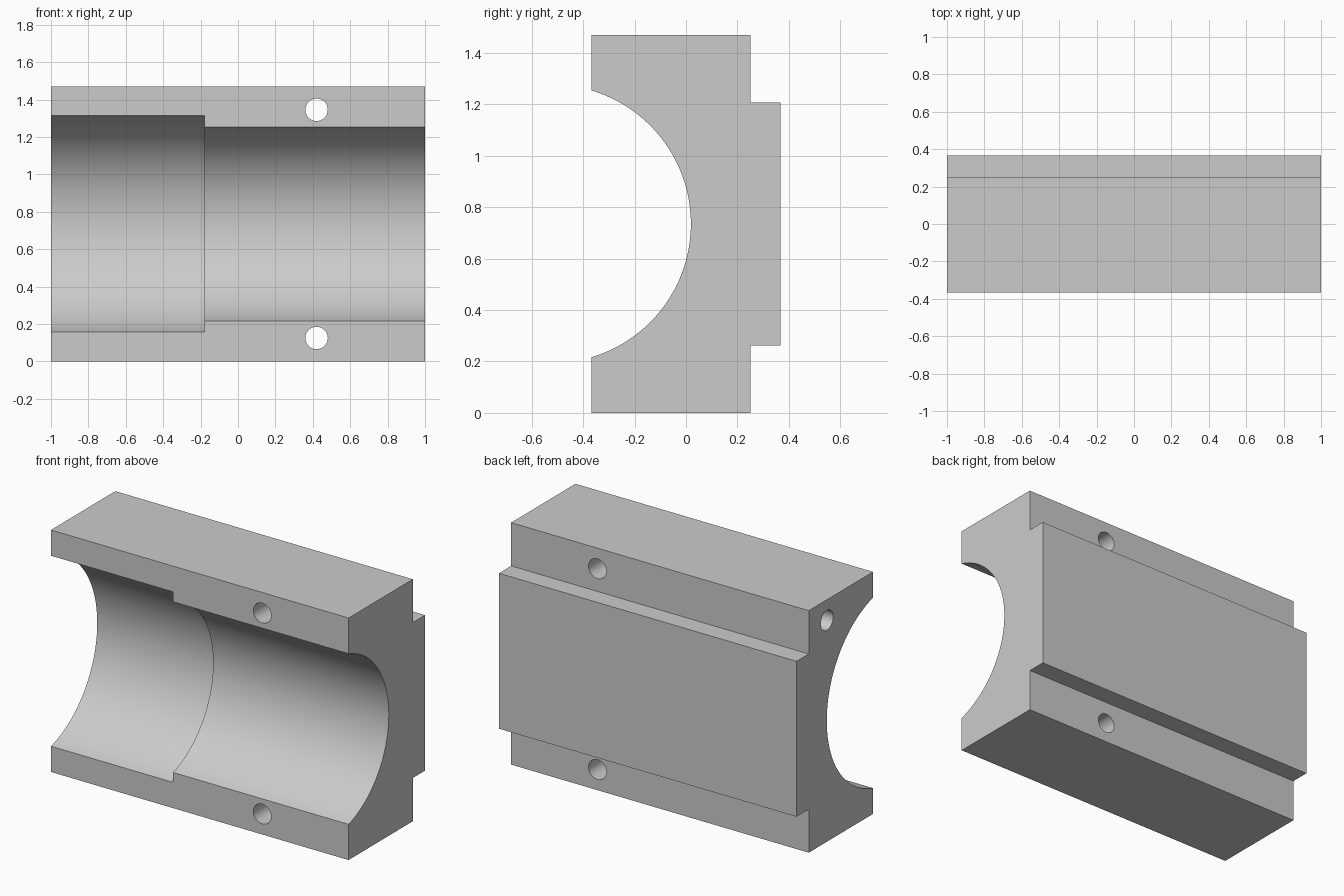
import bpy
import bmesh
from math import pi, radians
from mathutils import Matrix

default = bpy.data.objects.get("Cube")
if default:
    bpy.data.objects.remove(default, do_unlink=True)

HEIGHT = 1.47
MID = HEIGHT / 2
FRONT, SHOULDER, BACK = -0.367, 0.25, 0.367
BORE_Y = -0.522

grey = bpy.data.materials.new("plain grey")
grey.use_nodes = True
colour = (0.6, 0.6, 0.6, 1)
grey.diffuse_color = colour
grey.node_tree.nodes["Principled BSDF"].inputs["Base Color"].default_value = colour


def add_object(name, bm):
    bmesh.ops.recalc_face_normals(bm, faces=bm.faces)
    mesh = bpy.data.meshes.new(name)
    bm.to_mesh(mesh)
    bm.free()
    mesh.materials.append(grey)
    obj = bpy.data.objects.new(name, mesh)
    bpy.context.collection.objects.link(obj)
    return obj


def cylinder(name, radius, start, length, axis, sides):
    """Cylinder running from start along +x or +y."""
    bm = bmesh.new()
    bmesh.ops.create_cone(bm, cap_ends=True, segments=sides, radius1=radius,
                          radius2=radius, depth=length)
    turn = Matrix.Rotation(pi / 2, 4, "Y" if axis == "x" else "X")
    offset = (length / 2, 0, 0) if axis == "x" else (0, length / 2, 0)
    bm.transform(Matrix.Translation(start) @ Matrix.Translation(offset) @ turn)
    return add_object(name, bm)


# Block with a raised rear rib, extruded from its end profile
profile = [(FRONT, 0), (SHOULDER, 0), (SHOULDER, 0.263), (BACK, 0.263),
           (BACK, 1.207), (SHOULDER, 1.207), (SHOULDER, HEIGHT), (FRONT, HEIGHT)]
bm = bmesh.new()
face = bm.faces.new([bm.verts.new((-1, y, z)) for y, z in profile])
ends = bmesh.ops.extrude_face_region(bm, geom=[face])["geom"]
bmesh.ops.translate(bm, vec=(2, 0, 0),
                    verts=[v for v in ends if isinstance(v, bmesh.types.BMVert)])
block = add_object("bearing_block", bm)

# Stepped bore: wide on the right end, narrower through the rest
cutters = [
    cylinder("narrow_bore_cutter", 0.541, (-1.2, BORE_Y, MID), 2.4, "x", 160),
    cylinder("wide_bore_cutter", 0.599, (-1.2, BORE_Y, MID), 1.02, "x", 160),
]

# Bolt holes through the flanges and blind holes in the right end
for side, label in ((1, "upper"), (-1, "lower")):
    z = MID + side * 0.61
    cutters.append(cylinder(label + "_bolt_hole_cutter", 0.06,
                            (0.42, -0.6, z), 1.2, "y", 48))
    cutters.append(cylinder(label + "_end_hole_cutter", 0.06,
                            (-1.2, 0.075, z), 0.6, "x", 48))

bpy.ops.object.select_all(action="DESELECT")
block.select_set(True)
bpy.context.view_layer.objects.active = block
for cutter in cutters:
    mod = block.modifiers.new(cutter.name, "BOOLEAN")
    mod.operation = "DIFFERENCE"
    mod.solver = "EXACT"
    mod.object = cutter
    bpy.ops.object.modifier_apply(modifier=mod.name)
for cutter in cutters:
    bpy.data.objects.remove(cutter, do_unlink=True)

# Smooth bores with crisp edges
bpy.ops.object.shade_smooth_by_angle(angle=radians(25))
